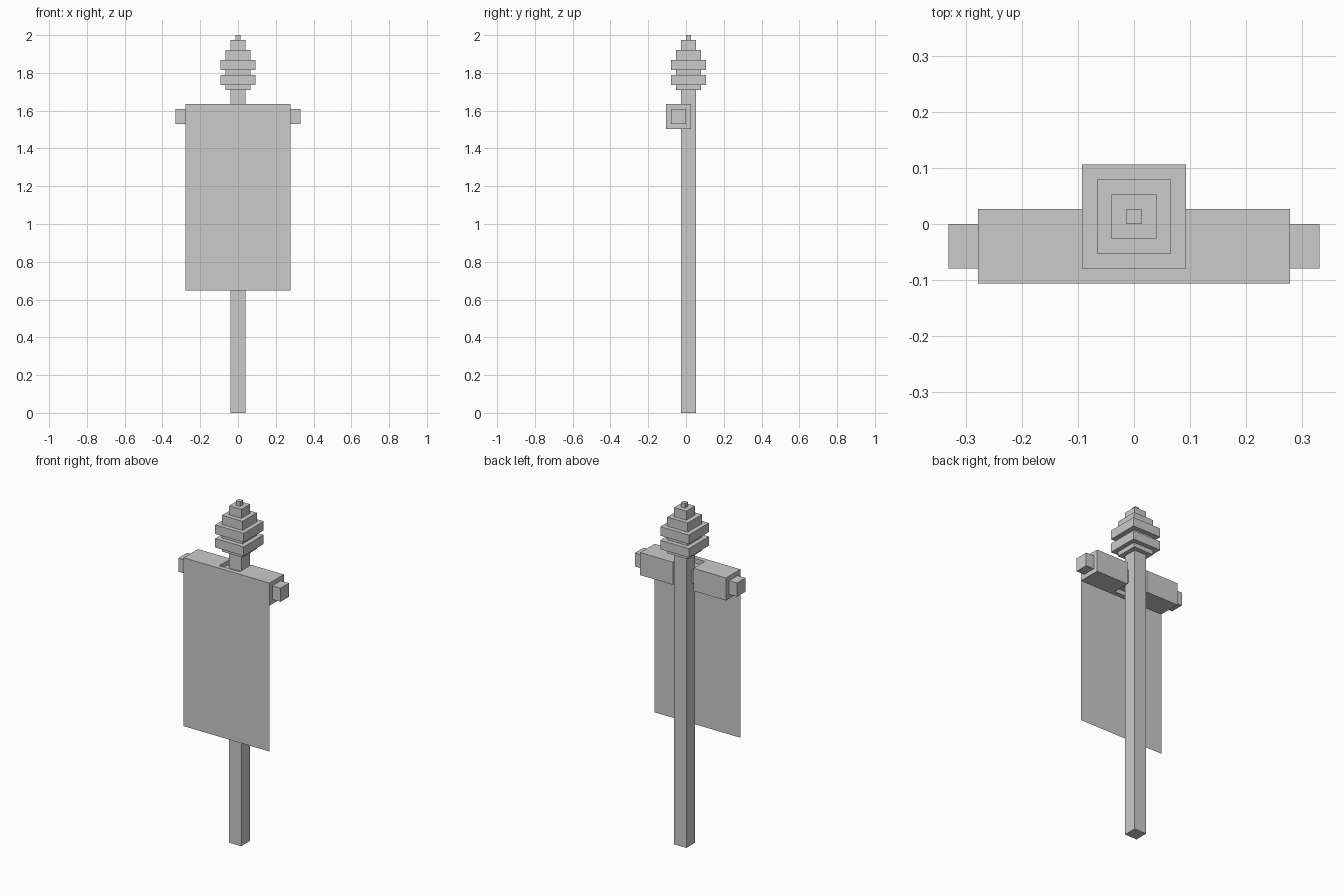
import bpy
import bmesh

if "Cube" in bpy.data.objects:
    bpy.data.objects.remove(bpy.data.objects["Cube"])

U = 2 / 151        # the model sits on a small regular grid
POLE_Y = 1         # pole centre, in grid units


def make_object(name, bm):
    bmesh.ops.recalc_face_normals(bm, faces=bm.faces)
    mesh = bpy.data.meshes.new(name)
    bm.to_mesh(mesh)
    bm.free()
    obj = bpy.data.objects.new(name, mesh)
    bpy.context.collection.objects.link(obj)
    return obj


def prism(name, outline, z0, z1):
    """Extrude a plan outline (grid units) from z0 to z1."""
    bm = bmesh.new()
    face = bm.faces.new([bm.verts.new((x * U, y * U, z0 * U)) for x, y in outline])
    top = bmesh.ops.extrude_face_region(bm, geom=[face])["geom"]
    verts = [v for v in top if isinstance(v, bmesh.types.BMVert)]
    bmesh.ops.translate(bm, verts=verts, vec=(0, 0, (z1 - z0) * U))
    return make_object(name, bm)


def box(name, hx, y0, y1, z0, z1):
    return prism(name, [(-hx, y0), (hx, y0), (hx, y1), (-hx, y1)], z0, z1)


# Pole
box("pole", 3, POLE_Y - 3, POLE_Y + 3, 0, 129)

# Stepped finial: half width, bottom, top
tiers = [(5, 129, 131), (7, 131, 135), (5, 135, 137), (7, 137, 141),
         (5, 141, 145), (3, 145, 149), (1, 149, 151)]
for i, (h, z0, z1) in enumerate(tiers):
    box(f"finial_tier_{i + 1}", h, POLE_Y - h, POLE_Y + h, z0, z1)

# Crossbar in front of the pole
box("crossbar", 25, -6, 0, 115.5, 121.5)

# Cloth sleeve around the crossbar, notched at the back for the pole
sleeve = [(-21, -8), (21, -8), (21, 2), (5, 2), (5, -6), (-5, -6), (-5, 2), (-21, 2)]
prism("cloth_sleeve", sleeve, 113.5, 123.5)

# Hanging banner: a single thin sheet
bm = bmesh.new()
corners = [(-21, 49), (21, 49), (21, 123.5), (-21, 123.5)]
bm.faces.new([bm.verts.new((x * U, -8.01 * U, z * U)) for x, z in corners])
make_object("banner_cloth", bm)
